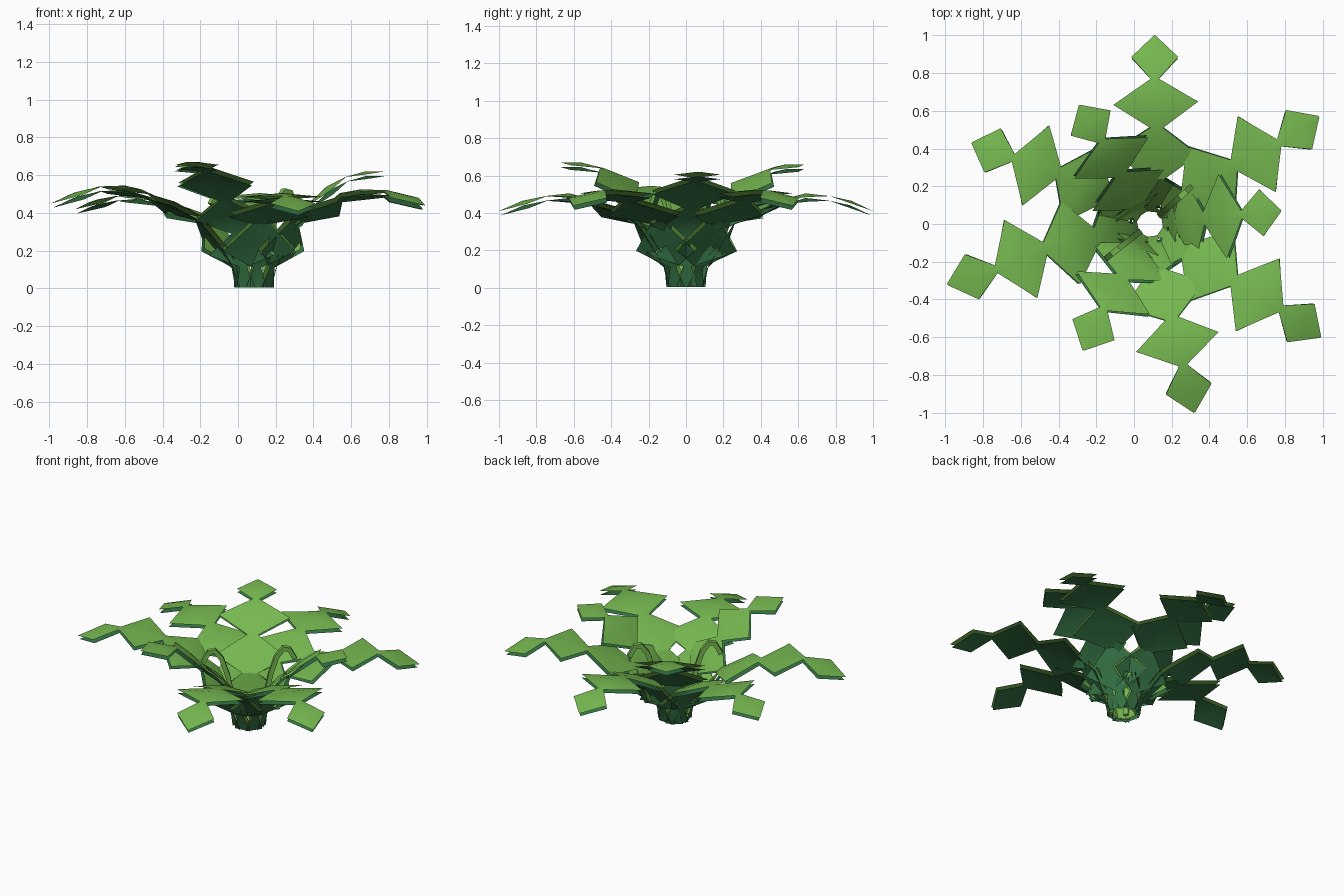
import bpy, bmesh, math
from mathutils import Vector

if "Cube" in bpy.data.objects:
    bpy.data.objects.remove(bpy.data.objects["Cube"])


def material(name, rgb):
    m = bpy.data.materials.new(name)
    m.diffuse_color = (*rgb, 1)
    m.use_nodes = True
    m.node_tree.nodes["Principled BSDF"].inputs["Base Color"].default_value = m.diffuse_color
    return m


MATS = [material("leaf_top_green", (0.18, 0.48, 0.08)),
        material("leaf_underside_green", (0.036, 0.175, 0.06))]
CENTRE = Vector((0.085, 0, 0))


def ribbon(name, stations, thickness, rim=False):
    """Folded double-layered strip from (centre, side vector, half width, side droop) stations."""
    bm = bmesh.new()
    rows = []
    for c, side, hw, droop in stations:
        low = c - Vector((0, 0, droop))
        rows.append([bm.verts.new(p) for p in (low + side * hw, c, low - side * hw)])
    for a, b in zip(rows, rows[1:]):
        for i in (0, 1):
            bm.faces.new((a[i], a[i + 1], b[i + 1], b[i]))
    bm.normal_update()
    me = bpy.data.meshes.new(name)
    bm.to_mesh(me)
    bm.free()
    for m in MATS:
        me.materials.append(m)
    ob = bpy.data.objects.new(name, me)
    bpy.context.collection.objects.link(ob)
    # Light upper layer and dark lower layer
    sol = ob.modifiers.new("layers", 'SOLIDIFY')
    sol.thickness, sol.offset = thickness, -1
    sol.use_rim = rim
    sol.material_offset = 1
    bpy.ops.object.select_all(action='DESELECT')
    ob.select_set(True)
    bpy.context.view_layer.objects.active = ob
    bpy.ops.object.modifier_apply(modifier=sol.name)
    # Keep the crown standing on the ground
    for v in ob.data.vertices:
        v.co.z = max(v.co.z, 0)
    bpy.ops.object.shade_smooth_by_angle(angle=math.radians(30))
    return ob


def side_of(d):
    """Horizontal left-hand vector of a direction."""
    return Vector((-d.y, d.x, 0)).normalized()


def frond(name, pinches):
    """Chain of diamond blades between pinch points, rising from the crown."""
    first = Vector(pinches[0]) - CENTRE
    out = Vector((first.x, first.y, 0)).normalized()
    base = CENTRE + out * 0.065 + Vector((0, 0, 0.01))
    root = CENTRE + out * 0.095 + Vector((0, 0, 0.12))
    pts = [root] + [Vector(p) for p in pinches]
    widths = (0.195, 0.225, 0.225, 0.125)
    lifts = (0.0, 0.02, 0.025, 0.015)
    droops = (0.03, 0.035, 0.02, 0.015)
    dirs = [side_of(b - a) for a, b in zip(pts, pts[1:])]
    st = [(base, side_of(out), 0.055, 0), (root, side_of(out), 0.022, 0)]
    for i, s in enumerate(dirs):
        mid = (pts[i] + pts[i + 1]) / 2 + Vector((0, 0, lifts[i]))
        st.append((mid, s, widths[i], droops[i]))
        last = i == len(dirs) - 1
        s2 = s if last else (s + dirs[i + 1]).normalized()
        st.append((pts[i + 1], s2, 0.004 if last else (0.05, 0.035, 0.022)[i], 0))
    ribbon(name, st, 0.025)


# Long arching fronds and shorter upright ones
FRONDS = {
    "back_frond": [(0.11, 0.24, 0.36), (0.12, 0.51, 0.47), (0.11, 0.77, 0.49), (0.11, 1.0, 0.41)],
    "front_frond": [(0.12, -0.25, 0.36), (0.2, -0.5, 0.47), (0.26, -0.75, 0.49), (0.32, -1.0, 0.41)],
    "right_back_frond": [(0.28, 0.14, 0.36), (0.53, 0.31, 0.48), (0.77, 0.43, 0.52), (0.98, 0.57, 0.44)],
    "right_front_frond": [(0.28, -0.14, 0.36), (0.53, -0.3, 0.48), (0.78, -0.45, 0.52), (0.99, -0.6, 0.44)],
    "right_frond": [(0.22, 0.01, 0.29), (0.37, 0.03, 0.44), (0.57, 0.05, 0.59), (0.78, 0.07, 0.62)],
    "left_back_frond": [(-0.15, 0.15, 0.36), (-0.4, 0.27, 0.46), (-0.64, 0.35, 0.49), (-0.86, 0.43, 0.42)],
    "left_front_frond": [(-0.2, -0.07, 0.38), (-0.47, -0.13, 0.50), (-0.73, -0.24, 0.54), (-0.99, -0.32, 0.45)],
    "back_upright_frond": [(0.02, 0.1, 0.30), (-0.07, 0.26, 0.48), (-0.17, 0.44, 0.63), (-0.29, 0.63, 0.66)],
    "front_upright_frond": [(0.02, -0.12, 0.30), (-0.06, -0.28, 0.48), (-0.16, -0.45, 0.64), (-0.27, -0.67, 0.67)],
}
for name, pinches in FRONDS.items():
    frond(name, pinches)

# Young narrow stems that curl over near the crown
HOOK = [(0.06, 0.04), (0.09, 0.20), (0.12, 0.35), (0.16, 0.47),
        (0.21, 0.53), (0.26, 0.52), (0.30, 0.45)]
for name, deg in (("right_curl", 42), ("left_curl", 218)):
    out = Vector((math.cos(math.radians(deg)), math.sin(math.radians(deg)), 0))
    ribbon(name, [(CENTRE + out * r + Vector((0, 0, z)), side_of(out), 0.015, 0)
                  for r, z in HOOK], 0.03, rim=True)
